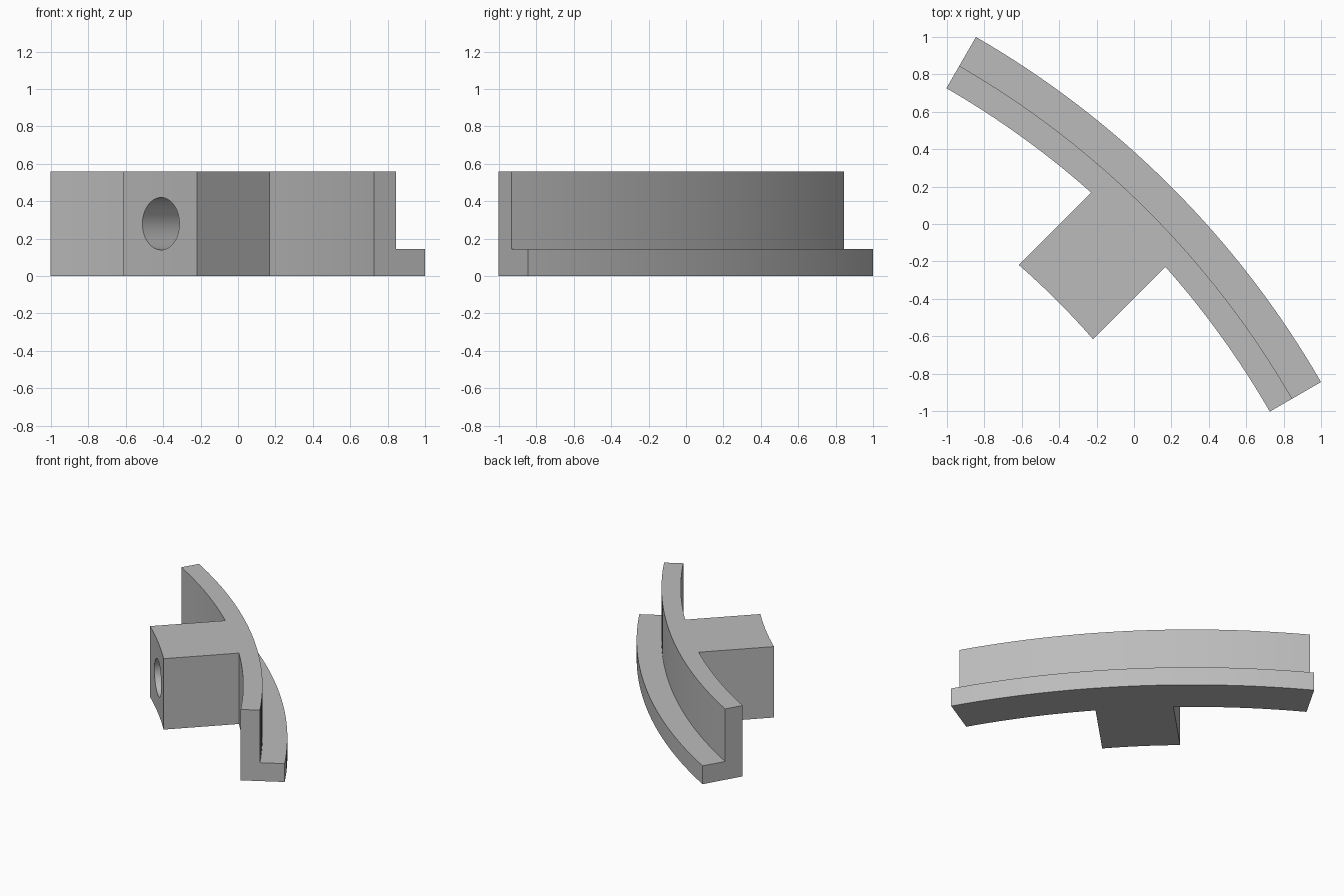
import bpy, bmesh
from math import radians, sin, cos, asin, sqrt, pi
from mathutils import Matrix, Vector

cube = bpy.data.objects.get("Cube")
if cube:
    bpy.data.objects.remove(cube, do_unlink=True)

# Shared dimensions: concentric arcs around a centre on the x = y diagonal
CENTRE = Vector((-3.365, -3.365, 0))
R_IN, R_STEP, R_OUT = 4.724, 4.862, 5.04
R_PAD = 4.178
HEIGHT, LEDGE = 0.56, 0.145
HALF_WIDTH = 0.28
HOLE_RADIUS = 0.14

grey = bpy.data.materials.new("plain grey")
grey.use_nodes = True
grey.diffuse_color = (0.5, 0.5, 0.5, 1)
grey.node_tree.nodes["Principled BSDF"].inputs["Base Color"].default_value = (0.5, 0.5, 0.5, 1)


def polar(radius, angle, z=0.0):
    return CENTRE + Vector((radius * cos(angle), radius * sin(angle), z))


def make_object(name, bm):
    bmesh.ops.recalc_face_normals(bm, faces=bm.faces)
    mesh = bpy.data.meshes.new(name)
    bm.to_mesh(mesh)
    bm.free()
    mesh.materials.append(grey)
    obj = bpy.data.objects.new(name, mesh)
    bpy.context.collection.objects.link(obj)
    return obj


def boolean(obj, other, operation):
    mod = obj.modifiers.new(operation.lower(), 'BOOLEAN')
    mod.operation = operation
    mod.solver = 'EXACT'
    mod.object = other
    bpy.context.view_layer.objects.active = obj
    bpy.ops.object.modifier_apply(modifier=mod.name)
    bpy.data.objects.remove(other, do_unlink=True)


# Curved rail: stepped L section swept from 30 to 60 degrees
section = [(R_IN, 0), (R_OUT, 0), (R_OUT, LEDGE),
           (R_STEP, LEDGE), (R_STEP, HEIGHT), (R_IN, HEIGHT)]
steps = 32
bm = bmesh.new()
rings = [[bm.verts.new(polar(r, radians(30 + 30 * i / steps), z)) for r, z in section]
         for i in range(steps + 1)]
for a, b in zip(rings, rings[1:]):
    for k in range(len(section)):
        n = (k + 1) % len(section)
        bm.faces.new((a[k], a[n], b[n], b[k]))
bm.faces.new(rings[0])
bm.faces.new(rings[-1])
rail = make_object("curved_rail", bm)

# Mounting block: parallel sides, concentric curved end, rooted in the rail
def block_arc(radius, count=8):
    half = asin(HALF_WIDTH / radius)
    return [polar(radius, pi / 4 + half * (2 * i / count - 1)) for i in range(count + 1)]


bm = bmesh.new()
outline = block_arc(R_PAD) + block_arc(R_IN + 0.06)[::-1]
base = bm.faces.new([bm.verts.new(p) for p in outline])
top = bmesh.ops.extrude_face_region(bm, geom=[base])["geom"]
bmesh.ops.translate(bm, vec=(0, 0, HEIGHT),
                    verts=[g for g in top if isinstance(g, bmesh.types.BMVert)])
block = make_object("mounting_block", bm)
boolean(rail, block, 'UNION')

# Blind round hole along the diagonal into the block
start, end = R_PAD - 0.2, R_IN
bm = bmesh.new()
axis = Vector((1, 1, 0)).normalized()
place = Matrix.Translation(polar((start + end) / 2, pi / 4, HEIGHT / 2))
turn = axis.to_track_quat('Z', 'Y').to_matrix().to_4x4()
bmesh.ops.create_cone(bm, cap_ends=True, segments=48, radius1=HOLE_RADIUS,
                      radius2=HOLE_RADIUS, depth=end - start, matrix=place @ turn)
cutter = make_object("hole_cutter", bm)
cutter.hide_render = True
boolean(rail, cutter, 'DIFFERENCE')

# Smooth curved walls, crisp edges
bpy.ops.object.select_all(action='DESELECT')
rail.select_set(True)
bpy.context.view_layer.objects.active = rail
bpy.ops.object.shade_smooth_by_angle(angle=radians(25))
rail.name = "curved_rail_with_block"
